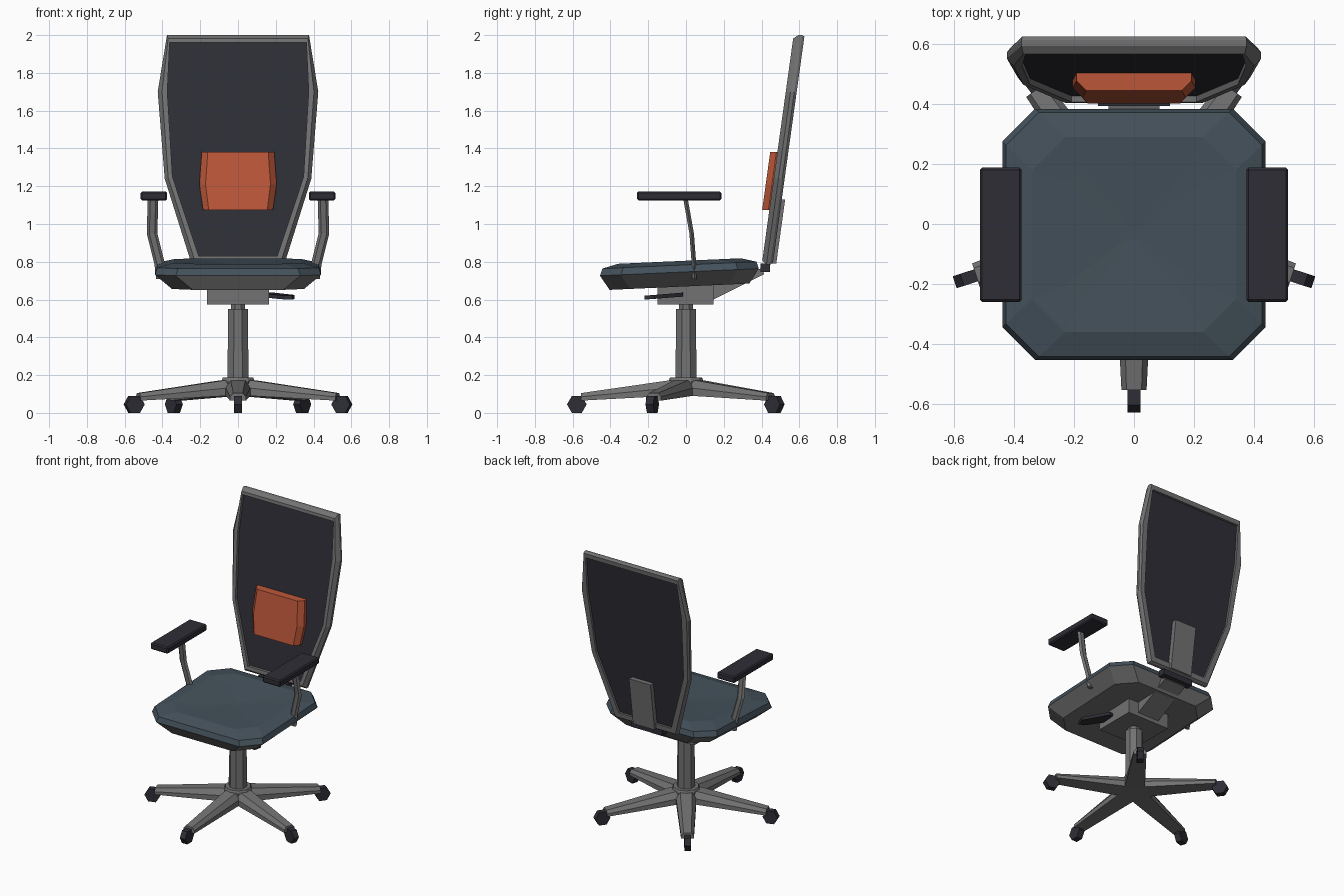
import bpy
import bmesh
from math import radians, cos, sin, pi
from mathutils import Vector, Matrix

if "Cube" in bpy.data.objects:
    bpy.data.objects.remove(bpy.data.objects["Cube"])


def material(name, color):
    m = bpy.data.materials.new(name)
    m.use_nodes = True
    m.diffuse_color = (*color, 1)
    m.node_tree.nodes["Principled BSDF"].inputs["Base Color"].default_value = (*color, 1)
    return m


GREY = material("grey metal", (0.17, 0.17, 0.17))
DARK = material("dark plastic", (0.028, 0.027, 0.037))
BLUE = material("slate fabric", (0.058, 0.083, 0.105))
ORANGE = material("orange fabric", (0.5, 0.095, 0.04))


def finish(name, bm, *mats):
    bmesh.ops.recalc_face_normals(bm, faces=bm.faces)
    me = bpy.data.meshes.new(name)
    bm.to_mesh(me)
    bm.free()
    for m in mats:
        me.materials.append(m)
    ob = bpy.data.objects.new(name, me)
    bpy.context.collection.objects.link(ob)
    return ob


def loft(name, rings, *mats, closed=False, split=None):
    """Skin matching rings; bands from index `split` on take the second material."""
    bm = bmesh.new()
    vs = [[bm.verts.new(p) for p in r] for r in rings]
    n = len(vs[0])
    for i in range(len(vs) if closed else len(vs) - 1):
        a, b = vs[i], vs[(i + 1) % len(vs)]
        for j in range(n):
            k = (j + 1) % n
            f = bm.faces.new((a[j], a[k], b[k], b[j]))
            f.material_index = int(split is not None and i >= split)
    if not closed:
        bm.faces.new(vs[0])
        bm.faces.new(vs[-1]).material_index = int(split is not None)
    return finish(name, bm, *mats)


def box(name, lo, hi, mat, bevel=0):
    bm = bmesh.new()
    lo, hi = Vector(lo), Vector(hi)
    mtx = Matrix.Translation((lo + hi) / 2) @ Matrix.Diagonal((*(hi - lo), 1))
    bmesh.ops.create_cube(bm, size=1, matrix=mtx)
    if bevel:
        bmesh.ops.bevel(bm, geom=bm.edges[:], offset=bevel, segments=1, affect='EDGES')
    return finish(name, bm, mat)


def tube(name, profile, sides, mat):
    """Upright turned part from (radius, height) pairs."""
    turn = [2 * pi * (i + 0.5) / sides for i in range(sides)]
    return loft(name, [[(r * cos(a), r * sin(a), z) for a in turn] for r, z in profile], mat)


# Five-star base: tapered legs with a hexagonal wheel at each end
def leg_section(r, half, low, high):
    return [(r, -half, low), (r, half, low), (r, half, (low + high) / 2),
            (r, half * 0.6, high), (r, -half * 0.6, high), (r, -half, (low + high) / 2)]


for i in range(5):
    spin = radians(-90 + 72 * i)
    leg = loft(f"base_leg_{i + 1}", [leg_section(0.0, 0.065, 0.09, 0.175),
                                     leg_section(0.09, 0.065, 0.09, 0.172),
                                     leg_section(0.555, 0.042, 0.065, 0.105)], GREY)
    hexagon = [(0.052 * cos(pi * k / 3), 0.052 * sin(pi * k / 3)) for k in range(6)]
    wheel = loft(f"caster_{i + 1}", [[(0.578 + a, s, 0.045 + b) for a, b in hexagon]
                                     for s in (-0.021, 0.021)], DARK)
    leg.rotation_euler.z = wheel.rotation_euler.z = spin

# Hub and gas lift column
tube("base_hub", [(0.085, 0.092), (0.092, 0.17), (0.085, 0.187)], 10, GREY)
tube("column_sleeve", [(0.06, 0.18), (0.057, 0.55)], 8, GREY)
tube("column_piston", [(0.04, 0.54), (0.04, 0.6)], 8, GREY)

# Tilt mechanism under the seat, with its lever
box("tilt_mechanism", (-0.165, -0.15, 0.573), (0.165, 0.145, 0.68), GREY)
paddle = [(0.14, -0.02), (0.19, -0.015), (0.3, -0.17), (0.285, -0.22), (0.25, -0.21), (0.14, -0.08)]
loft("tilt_lever", [[(x, y, 0.63 + dz + 0.08 * y) for x, y in paddle] for dz in (-0.013, 0.008)], DARK)


# Seat: octagonal shell with a padded, slightly dished top
def seat_ring(ix, iy, z, c=0.11):
    x, f, b = 0.44 - ix, -0.455 + iy, 0.385 - iy
    pts = [(x - c, f), (x, f + c), (x, b - c), (x - c, b),
           (c - x, b), (-x, b - c), (-x, f + c), (c - x, f)]
    return [(px, py, z + 0.045 * (py + 0.035)) for px, py in pts]


loft("seat", [seat_ring(0.09, 0.05, 0.668), seat_ring(0, 0, 0.745), seat_ring(0.013, 0.012, 0.782),
              seat_ring(0.1, 0.095, 0.804), seat_ring(0.21, 0.2, 0.798, 0.05),
              seat_ring(0.42, 0.4, 0.786, 0.01)], GREY, BLUE, split=1)

# Armrests: bent hexagonal strut and pad on each side
strut_path = [(0.405, 0.045, 0.71), (0.415, 0.042, 0.79), (0.455, 0.03, 0.95), (0.45, -0.002, 1.13)]
strut_shape = [(-0.028, 0), (-0.014, -0.012), (0.014, -0.012), (0.028, 0), (0.014, 0.012), (-0.014, 0.012)]
for side, s in (("left", 1), ("right", -1)):
    loft(f"{side}_arm_strut", [[(s * (x + a), y + b, z) for a, b in strut_shape]
                               for x, y, z in strut_path], GREY)
    box(f"{side}_arm_pad", (min(s * 0.375, s * 0.515), -0.26, 1.125),
        (max(s * 0.375, s * 0.515), 0.188, 1.172), DARK, 0.008)


# Backrest: every part follows the same leaning plane
def lean(x, off, z):
    return (x, 0.431 + 0.139 * (z - 0.785) + off, z)


def outline(half, off):
    pts = half + [(-x, z) for x, z in reversed(half)]
    return [lean(x, off, z) for x, z in pts]


def between(a, b, t):
    return [(p[0] + (q[0] - p[0]) * t, p[1] + (q[1] - p[1]) * t) for p, q in zip(a, b)]


outer = [(0.245, 0.785), (0.388, 1.24), (0.425, 1.7), (0.376, 2.0)]
inner = [(0.208, 0.83), (0.347, 1.25), (0.374, 1.7), (0.362, 1.96)]
loft("back_frame", [outline(outer, -0.005), outline(between(outer, inner, 0.45), -0.03),
                    outline(inner, -0.03), outline(inner, 0.028),
                    outline(between(outer, inner, 0.2), 0.028), outline(outer, 0.015)],
     GREY, closed=True)
loft("back_panel", [outline(inner, -0.01), outline(inner, 0.012)], DARK)

# Lumbar cushion with a gently bowed outline
pad = [(0.185, 1.075), (0.205, 1.21), (0.192, 1.38)]
face = [(0.155, 1.075), (0.172, 1.21), (0.16, 1.38)]
loft("lumbar_cushion", [outline(pad, -0.005), outline(pad, -0.035), outline(face, -0.068)], ORANGE)

# Support: sloping arm from the mechanism and plate up the back
arm = [(0.1, 0.585), (0.145, 0.6), (0.415, 0.735), (0.4, 0.765), (0.1, 0.69)]
loft("back_support_arm", [[(x, y, z) for y, z in arm] for x in (-0.085, 0.085)], GREY)
plate = [(0.085, 0.79), (0.085, 1.13)]
loft("back_support_plate", [outline(plate, 0.01), outline(plate, 0.046)], GREY)
box("back_hinge", (-0.12, 0.395, 0.745), (0.12, 0.445, 0.79), DARK)
